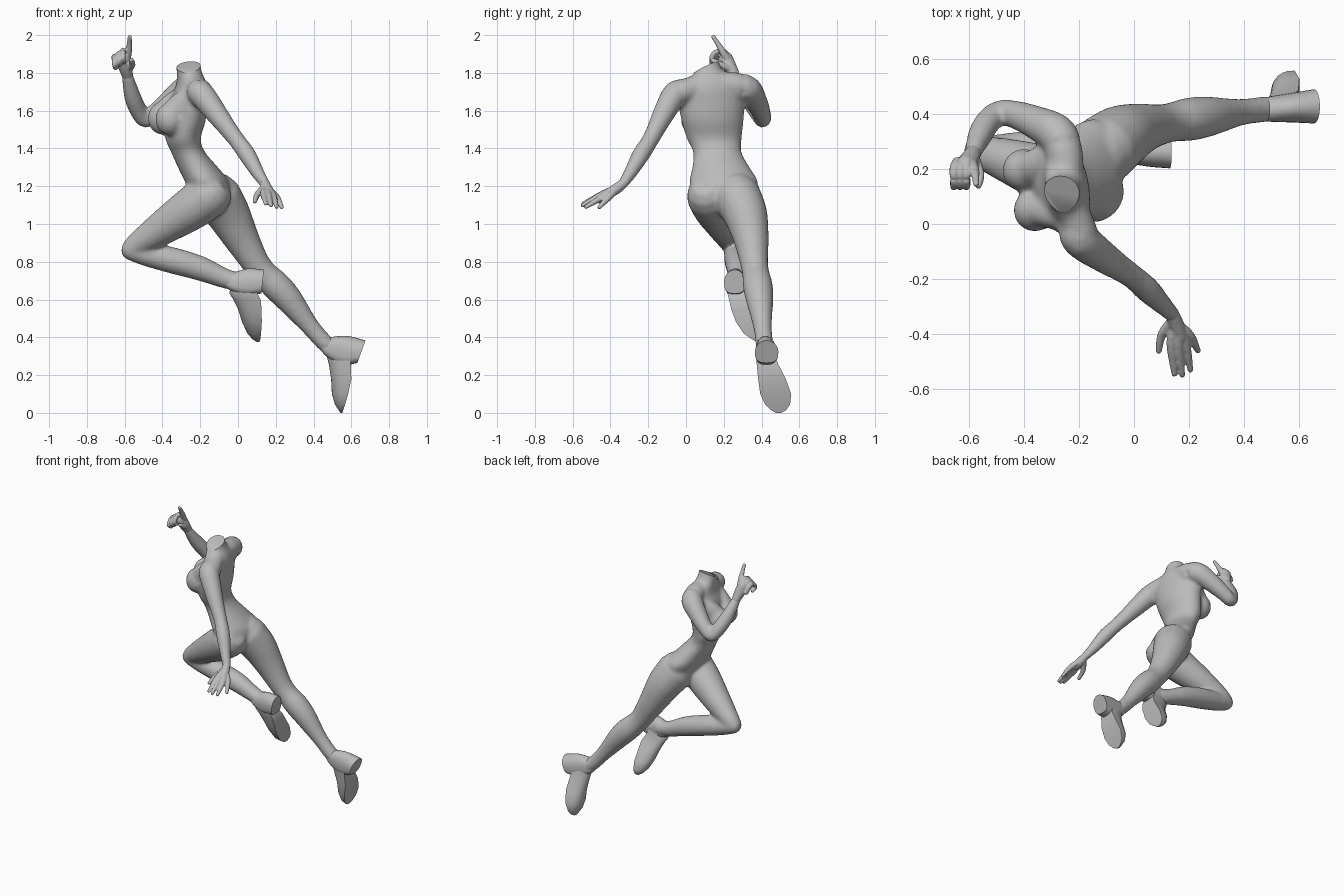
import bpy, bmesh, math
from mathutils import Vector, Matrix

grey = bpy.data.materials.new("plain grey")
grey.diffuse_color = (0.5, 0.5, 0.5, 1)


def spline(rows, steps=4):
    """Catmull-Rom interpolation through rows of numbers."""
    out = []
    for i in range(len(rows) - 1):
        p0, p1, p2, p3 = (rows[max(0, min(len(rows) - 1, i + k))] for k in (-1, 0, 1, 2))
        for s in range(steps):
            t = s / steps
            out.append([0.5 * (2 * b + (c - a) * t + (2 * a - 5 * b + 4 * c - d) * t * t
                               + (3 * b - a - 3 * c + d) * t ** 3)
                        for a, b, c, d in zip(p0, p1, p2, p3)])
    out.append(list(rows[-1]))
    return out


def loft(bm, rings):
    """Skin a row of point rings and close both ends."""
    vs = [[bm.verts.new(p) for p in ring] for ring in rings]
    n = len(vs[0])
    for a, b in zip(vs, vs[1:]):
        for j in range(n):
            bm.faces.new((a[j], a[(j + 1) % n], b[(j + 1) % n], b[j]))
    bm.faces.new(vs[0][::-1])
    bm.faces.new(vs[-1])


def limb(bm, rows, sides=20):
    """Round tube through (x, y, z, radius) rows with domed ends."""
    pts = spline(rows)
    rings = []
    for i, p in enumerate(pts):
        c = Vector(p[:3])
        d = (Vector(pts[min(i + 1, len(pts) - 1)][:3]) - Vector(pts[max(i - 1, 0)][:3])).normalized()
        u = d.orthogonal() if abs(d.y) > 0.95 else d.cross(Vector((0, 1, 0)))
        u.normalize()
        w = d.cross(u)

        def ring(off, r):
            return [c + d * off + (u * math.cos(a) + w * math.sin(a)) * r
                    for a in (2 * math.pi * k / sides for k in range(sides))]
        r = p[3]
        if i == 0:
            rings += [ring(-r * 0.85, r * 0.5), ring(-r * 0.5, r * 0.85)]
        rings.append(ring(0, r))
        if i == len(pts) - 1:
            rings += [ring(r * 0.5, r * 0.85), ring(r * 0.85, r * 0.5)]
    loft(bm, rings)


def finish(name, bm, angle=None):
    bmesh.ops.recalc_face_normals(bm, faces=bm.faces[:])
    me = bpy.data.meshes.new(name)
    bm.to_mesh(me)
    bm.free()
    me.materials.append(grey)
    ob = bpy.data.objects.new(name, me)
    bpy.context.collection.objects.link(ob)
    if angle:
        bpy.ops.object.select_all(action='DESELECT')
        ob.select_set(True)
        bpy.context.view_layer.objects.active = ob
        bpy.ops.object.shade_smooth_by_angle(angle=math.radians(angle))
    return ob


def fuse(name, bm, voxel, rounds, cut=None):
    """Merge overlapping forms into one smooth skin, then optionally slice it."""
    ob = finish(name, bm)
    m = ob.modifiers.new("merge", 'REMESH')
    m.mode, m.voxel_size = 'VOXEL', voxel
    m = ob.modifiers.new("soften", 'SMOOTH')
    m.factor, m.iterations = 0.5, rounds
    dg = bpy.context.evaluated_depsgraph_get()
    done = bmesh.new()
    done.from_mesh(ob.evaluated_get(dg).to_mesh())
    bpy.data.objects.remove(ob)
    if cut:
        geom = done.verts[:] + done.edges[:] + done.faces[:]
        res = bmesh.ops.bisect_plane(done, geom=geom, plane_co=cut[0], plane_no=cut[1], clear_outer=True)
        edges = [e for e in res['geom_cut'] if isinstance(e, bmesh.types.BMEdge)]
        bmesh.ops.contextual_create(done, geom=edges)
    for f in done.faces:
        f.material_index = 0
    return finish(name, done, 45)


# ---- body: torso, chest, arms and legs ----
body = bmesh.new()
# x, y, z, half depth, half width, yaw
torso = [(-.12, .20, 1.07, .05, .08, -.10), (-.14, .20, 1.13, .09, .15, -.10),
         (-.162, .20, 1.22, .116, .182, -.10), (-.212, .185, 1.30, .106, .152, -.05),
         (-.264, .166, 1.38, .090, .128, .05), (-.29, .15, 1.45, .092, .146, .12),
         (-.275, .14, 1.55, .102, .167, .18), (-.262, .135, 1.65, .097, .18, .18),
         (-.247, .135, 1.72, .082, .170, .18), (-.25, .135, 1.77, .072, .125, .15),
         (-.260, .122, 1.815, .066, .072, .1), (-.27, .10, 1.90, .067, .064, 0)]
rings = []
for x, y, z, hd, hw, yaw in spline(torso):
    rot = Matrix.Rotation(yaw, 3, 'Z')
    rings.append([Vector((x, y, z)) + rot @ Vector((hd * math.cos(a), hw * math.sin(a), 0))
                  for a in (2 * math.pi * k / 28 for k in range(28))])
loft(body, rings)
for c in ((-.36, .05, 1.555), (-.40, .195, 1.56)):
    bmesh.ops.create_uvsphere(body, u_segments=24, v_segments=16, radius=.078,
                              matrix=Matrix.Translation(c) @ Matrix.Diagonal((1, 1, 1.12, 1)))
# upper chest slopes
limb(body, [(-.24, .02, 1.69, .05), (-.315, .045, 1.63, .06), (-.35, .05, 1.57, .07)])
limb(body, [(-.28, .27, 1.69, .05), (-.355, .215, 1.63, .06), (-.39, .195, 1.57, .07)])
# shoulder slopes
limb(body, [(-.25, .12, 1.755, .06), (-.22, .04, 1.722, .062), (-.198, -.03, 1.698, .067)])
limb(body, [(-.245, .15, 1.748, .06), (-.25, .24, 1.738, .067), (-.267, .31, 1.725, .071)])
# trailing arm
limb(body, [(-.22, .0, 1.70, .06), (-.195, -.055, 1.69, .069), (-.11, -.12, 1.58, .058),
            (-.05, -.16, 1.50, .049), (0, -.195, 1.435, .045), (.05, -.24, 1.365, .047),
            (.105, -.295, 1.27, .036), (.145, -.335, 1.21, .028)])
# raised arm
limb(body, [(-.25, .26, 1.715, .062), (-.277, .325, 1.715, .072), (-.36, .37, 1.65, .061),
            (-.44, .40, 1.585, .050), (-.49, .405, 1.552, .044), (-.527, .375, 1.60, .047),
            (-.56, .32, 1.68, .045), (-.585, .255, 1.785, .030)])
# bent leg: thigh, then shin
limb(body, [(-.15, .12, 1.15, .118), (-.25, .155, 1.08, .115), (-.40, .21, .98, .092),
            (-.52, .25, .90, .068), (-.562, .26, .868, .058)])
limb(body, [(-.568, .262, .862, .055), (-.48, .265, .838, .063), (-.35, .272, .808, .070),
            (-.20, .28, .765, .066), (-.07, .28, .712, .053), (.02, .27, .69, .05)])
# straight leg
limb(body, [(-.11, .27, 1.145, .128), (-.05, .315, 1.05, .117), (.02, .345, .92, .094),
            (.09, .36, .80, .075), (.14, .37, .735, .072), (.20, .38, .675, .079), (.27, .39, .60, .073),
            (.38, .405, .46, .050), (.46, .415, .37, .047), (.50, .42, .34, .044)])
fuse("body", body, .01, 14, (Vector((-.267, .11, 1.83)), Vector((-.12, -.42, .90))))

# ---- open trailing hand ----
hand = bmesh.new()
limb(hand, [(.14, -.33, 1.217, .026), (.155, -.37, 1.185, .029), (.168, -.41, 1.162, .026)], 12)
start = (.152, -.36, 1.19, .018)
for knuckle, tip in (((.135, -.43, 1.165), (.147, -.545, 1.108)), ((.16, -.437, 1.16), (.175, -.548, 1.098)),
                     ((.185, -.43, 1.15), (.205, -.53, 1.09)), ((.202, -.405, 1.145), (.232, -.46, 1.088))):
    limb(hand, [start, (*knuckle, .0185), (*tip, .011)], 10)
limb(hand, [(.142, -.35, 1.195, .02), (.102, -.40, 1.155, .017), (.09, -.46, 1.12, .012)], 10)
fuse("open_hand", hand, .005, 3)

# ---- raised fist with a pointing finger ----
fist = bmesh.new()
limb(fist, [(-.584, .26, 1.78, .029), (-.595, .235, 1.825, .036), (-.61, .21, 1.875, .039)], 12)
for i in range(3):  # curled fingers
    x, z = -.608 - .023 * i, 1.912 - .016 * i
    limb(fist, [(x + .012, .225, z - .04, .019), (x, .20, z, .017), (x, .16, z, .0145),
                (x, .135, z - .035, .0135), (x + .005, .16, z - .055, .012)], 10)
limb(fist, [(-.592, .225, 1.86, .022), (-.58, .195, 1.91, .019), (-.575, .168, 1.955, .014),
            (-.573, .145, 1.99, .0115)], 10)
limb(fist, [(-.578, .235, 1.82, .02), (-.56, .18, 1.845, .018), (-.565, .14, 1.868, .013)], 10)
fuse("pointing_hand", fist, .005, 3)


# ---- heeled shoes ----
def shoe(name, foot, heel):
    """Foot rows: z, instep x, sole x, centre y, half width.
    Heel rows: top x, top z, bottom x, bottom z, centre y, half width."""
    bm = bmesh.new()
    loft(bm, [[(x1 - (x1 - x0) * math.sin(a) ** 0.8, y + w * math.cos(a), z)
               for a in (math.pi * k / 14 for k in range(15))] for z, x0, x1, y, w in foot])
    finish(name, bm, 40)
    bm = bmesh.new()
    rings = []
    for tx, tz, bx, bz, y, w in spline(heel, 3):
        ring = []
        for k in range(24):  # rounded at the back, squarer towards the arch
            s, c = math.sin(math.pi * k / 12), math.cos(math.pi * k / 12)
            if s < 0:
                s, c = -abs(s) ** 0.6, math.copysign(abs(c) ** 0.75, c)
            t = (s + 1) / 2
            ring.append((bx + (tx - bx) * t, y + w * c, bz + (tz - bz) * t))
        rings.append(ring)
    loft(bm, rings)
    finish(name + "_heel", bm, 40)


shoe("straight_leg_shoe",
     [(.375, .475, .53, .418, .035), (.32, .465, .58, .422, .049), (.262, .48, .597, .43, .056),
      (.18, .493, .60, .455, .073), (.10, .497, .583, .475, .082), (.045, .513, .567, .485, .066),
      (.015, .532, .557, .49, .04), (0, .543, .552, .49, .014)],
     [(.455, .392, .425, .362, .413, .03), (.51, .404, .46, .305, .416, .044),
      (.585, .407, .55, .252, .422, .053), (.675, .383, .632, .265, .427, .062)])
shoe("bent_leg_shoe",
     [(.72, -.02, .05, .267, .035), (.68, -.04, .08, .268, .046), (.632, -.045, .103, .272, .052),
      (.60, -.025, .12, .285, .057), (.55, .0, .125, .305, .066), (.48, .022, .126, .34, .075),
      (.42, .05, .122, .37, .064), (.39, .077, .118, .387, .038), (.375, .10, .113, .39, .014)],
     [(-.08, .74, -.09, .69, .279, .032), (-.02, .745, -.045, .65, .271, .046),
      (.055, .765, .04, .622, .262, .053), (.137, .758, .124, .632, .258, .056)])
